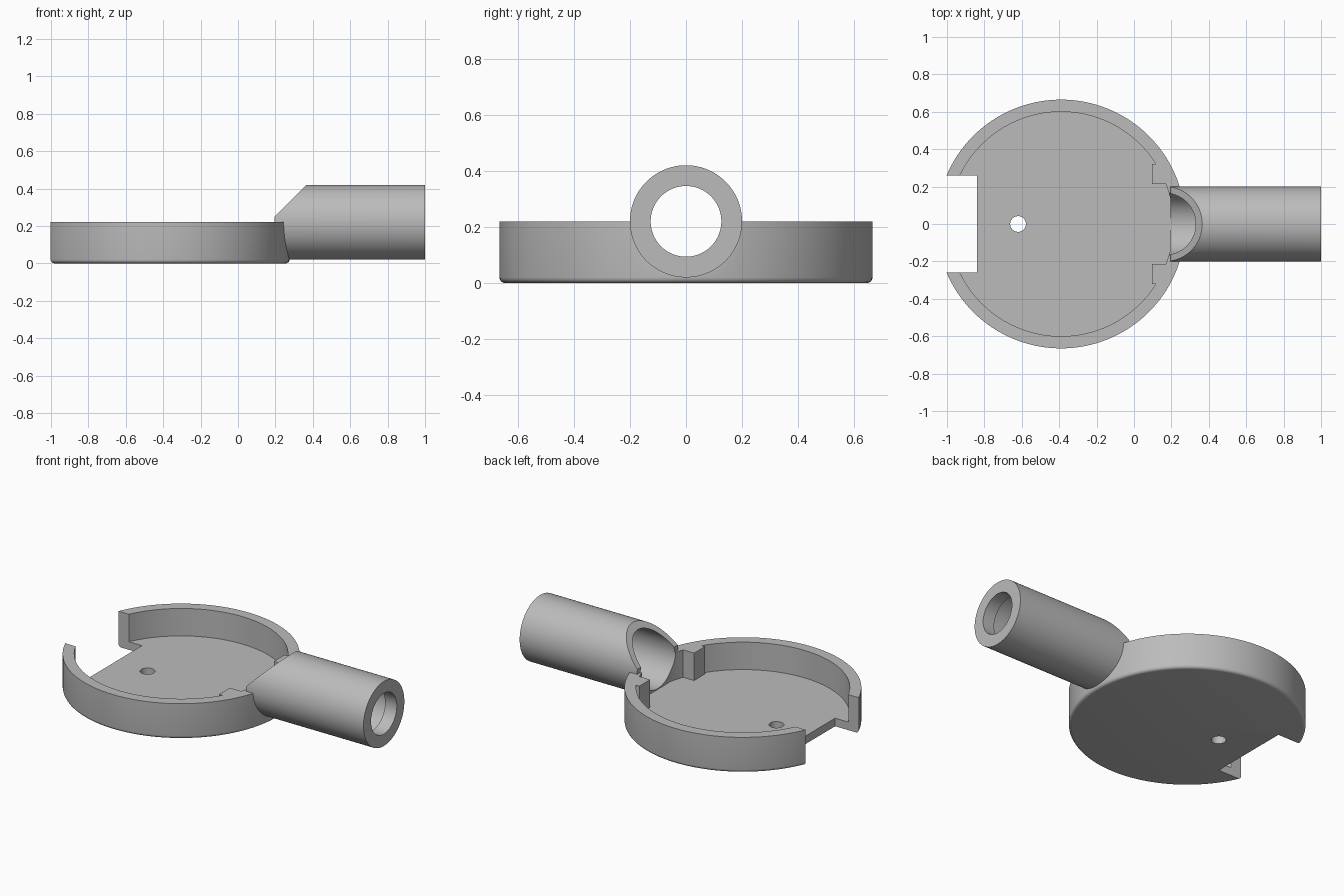
import bpy, bmesh, math
from mathutils import Matrix, Vector

cube = bpy.data.objects.get("Cube")
if cube:
    bpy.data.objects.remove(cube, do_unlink=True)

grey = bpy.data.materials.new("light grey")
grey.use_nodes = True
colour = (0.5, 0.5, 0.5, 1)
grey.diffuse_color = colour
grey.node_tree.nodes["Principled BSDF"].inputs["Base Color"].default_value = colour

CX, R, R_IN = -0.39, 0.665, 0.60      # dish centre and radii
H, FLOOR = 0.22, 0.05                 # rim height, floor thickness
TUBE_X, TUBE_R, BORE_R, LIP_R = 0.195, 0.20, 0.165, 0.126


def finish(name, bm):
    bmesh.ops.recalc_face_normals(bm, faces=bm.faces)
    mesh = bpy.data.meshes.new(name)
    bm.to_mesh(mesh)
    bm.free()
    mesh.materials.append(grey)
    obj = bpy.data.objects.new(name, mesh)
    bpy.context.collection.objects.link(obj)
    return obj


def lathe(name, profile, x, segments=128):
    """Revolve a closed (radius, z) profile whose ends lie on the axis."""
    bm = bmesh.new()
    verts = [bm.verts.new((r, 0, z)) for r, z in profile]
    edges = [bm.edges.new(pair) for pair in zip(verts, verts[1:])]
    bmesh.ops.spin(bm, geom=verts + edges, cent=(0, 0, 0), axis=(0, 0, 1),
                   angle=math.tau, steps=segments, use_merge=True)
    bmesh.ops.remove_doubles(bm, verts=bm.verts, dist=1e-5)
    bmesh.ops.translate(bm, verts=bm.verts, vec=(x, 0, 0))
    return finish(name, bm)


def box(name, x0, x1, y0, y1, z0, z1):
    bm = bmesh.new()
    bmesh.ops.create_cube(bm, size=1)
    bmesh.ops.scale(bm, verts=bm.verts, vec=(x1 - x0, y1 - y0, z1 - z0))
    bmesh.ops.translate(bm, verts=bm.verts,
                        vec=((x0 + x1) / 2, (y0 + y1) / 2, (z0 + z1) / 2))
    return finish(name, bm)


def rod(name, radius, x0, x1, cut=None):
    """Cylinder along x at rim height, optionally trimmed by a plane."""
    bm = bmesh.new()
    bmesh.ops.create_cone(bm, cap_ends=True, segments=96, radius1=radius,
                          radius2=radius, depth=x1 - x0,
                          matrix=Matrix.Translation(((x0 + x1) / 2, 0, H))
                          @ Matrix.Rotation(math.pi / 2, 4, 'Y'))
    if cut:
        geom = bm.verts[:] + bm.edges[:] + bm.faces[:]
        res = bmesh.ops.bisect_plane(bm, geom=geom, plane_co=cut[0],
                                     plane_no=cut[1], clear_outer=True)
        rim = [e for e in res["geom_cut"] if isinstance(e, bmesh.types.BMEdge)]
        bmesh.ops.holes_fill(bm, edges=[e for e in rim if e.is_boundary], sides=0)
    return finish(name, bm)


def combine(target, other, operation):
    mod = target.modifiers.new(operation.lower(), 'BOOLEAN')
    mod.operation, mod.solver, mod.object = operation, 'EXACT', other
    bpy.context.view_layer.objects.active = target
    bpy.ops.object.modifier_apply(modifier=mod.name)
    bpy.data.objects.remove(other, do_unlink=True)


# Shallow round dish with a rounded bottom edge
c = 0.02
fillet = [(R - c + c * math.sin(a), c - c * math.cos(a))
          for a in (math.radians(d) for d in range(0, 91, 18))]
dish = lathe("dish_with_tube", [(0, 0)] + fillet +
             [(R, H), (R_IN, H), (R_IN, FLOOR), (0, FLOOR)], CX)

# Stop blocks either side of the tube mouth
for side in (1, -1):
    y0, y1 = sorted((0.215 * side, 0.32 * side))
    combine(dish, box("stop_block", 0.095, 0.19, y0, y1, 0.03, H), 'UNION')

# Side tube with a slanted mouth
tube = rod("tube", TUBE_R, TUBE_X, 1.0,
           cut=(Vector((TUBE_X, 0, 0.25)), Vector((-1, 0, 1)).normalized()))
combine(dish, tube, 'UNION')

# Wide bore, narrower end lip, rim notch and floor hole
combine(dish, rod("bore_cutter", BORE_R, 0.0, 0.92), 'DIFFERENCE')
combine(dish, rod("lip_cutter", LIP_R, 0.8, 1.1), 'DIFFERENCE')
combine(dish, box("notch_cutter", -1.2, -0.84, -0.26, 0.26, -0.1, 0.4), 'DIFFERENCE')
combine(dish, lathe("hole_cutter", [(0, -0.1), (0.042, -0.1), (0.042, 0.15), (0, 0.15)],
                    -0.62, 48), 'DIFFERENCE')

# Smooth curved walls, keep corners sharp
bpy.ops.object.select_all(action='DESELECT')
dish.select_set(True)
bpy.context.view_layer.objects.active = dish
bpy.ops.object.shade_smooth_by_angle(angle=math.radians(30))
